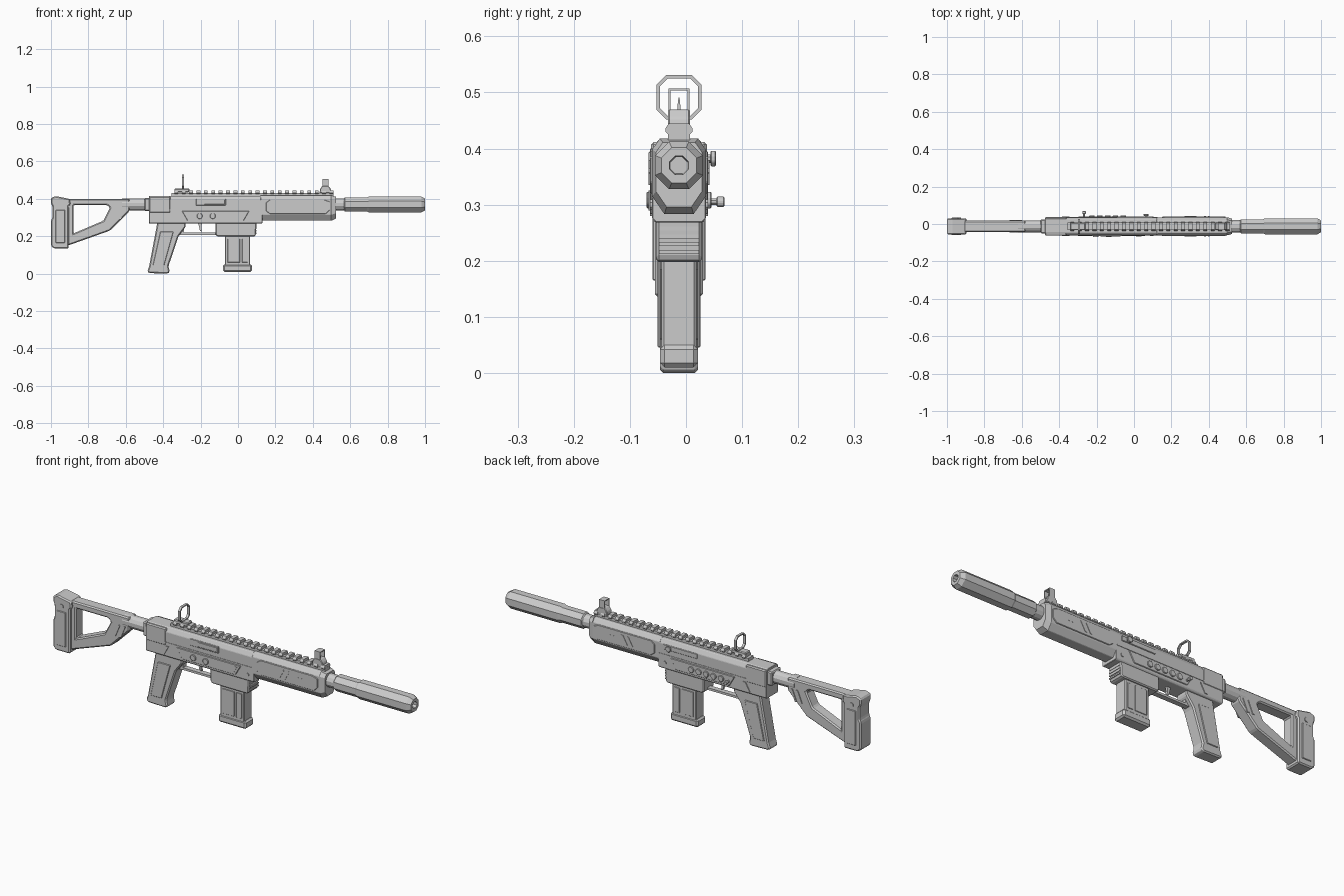
import bpy, bmesh, math

cube = bpy.data.objects.get("Cube")
if cube:
    bpy.data.objects.remove(cube, do_unlink=True)

GREY = (0.6, 0.6, 0.6, 1)
mat = bpy.data.materials.new("plain grey")
mat.use_nodes = True
mat.diffuse_color = GREY
mat.node_tree.nodes["Principled BSDF"].inputs["Base Color"].default_value = GREY

MID = -0.0125   # the body's middle plane, set off by the left-hand knobs
AXIS_Z = 0.37   # barrel line


def finish(name, bm, bevel=0):
    bmesh.ops.recalc_face_normals(bm, faces=bm.faces)
    if bevel:
        sharp = [e for e in bm.edges if e.calc_face_angle(0) > 0.3]
        bmesh.ops.bevel(bm, geom=sharp, offset=bevel, segments=1,
                        affect='EDGES', clamp_overlap=True)
    mesh = bpy.data.meshes.new(name)
    bm.to_mesh(mesh)
    bm.free()
    mesh.materials.append(mat)
    obj = bpy.data.objects.new(name, mesh)
    obj.location.y = MID
    bpy.context.collection.objects.link(obj)
    return obj


def loop(bm, pts, d, axis):
    return [bm.verts.new((u, d, v) if axis == 'y' else (d, u, v)) for u, v in pts]


def bridge(bm, p, q):
    n = len(p)
    for i in range(n):
        j = (i + 1) % n
        bm.faces.new((p[i], p[j], q[j], q[i]))


def prism(name, pts, a, b, axis='y', bevel=0):
    """Outline pushed from a to b along an axis."""
    bm = bmesh.new()
    p, q = loop(bm, pts, a, axis), loop(bm, pts, b, axis)
    bm.faces.new(p)
    bm.faces.new(q)
    bridge(bm, p, q)
    return finish(name, bm, bevel)


def frame(name, outer, inner, a, b, axis='y', bevel=0):
    """Prism with a through-hole; both outlines have equal counts."""
    bm = bmesh.new()
    loops = [loop(bm, o, d, axis) for o, d in
             ((outer, a), (outer, b), (inner, b), (inner, a))]
    for i in range(4):
        bridge(bm, loops[i], loops[(i + 1) % 4])
    return finish(name, bm, bevel)


def rect(u0, u1, v0, v1):
    return [(u0, v0), (u1, v0), (u1, v1), (u0, v1)]


def ngon(u, v, r, n=8):
    return [(u + r * math.cos((i + .5) * math.tau / n),
             v + r * math.sin((i + .5) * math.tau / n)) for i in range(n)]


def box(name, x0, x1, w, z0, z1, bevel=0):
    return prism(name, rect(x0, x1, z0, z1), -w, w, 'y', bevel)


def tube(name, stations, n=8):
    """Faceted body along the barrel line from (x, radius) stations."""
    bm = bmesh.new()
    rings = [loop(bm, ngon(0, AXIS_Z, r, n), x, 'x') for x, r in stations]
    for p, q in zip(rings, rings[1:]):
        bridge(bm, p, q)
    bm.faces.new(rings[0])
    bm.faces.new(rings[-1])
    return finish(name, bm)


def plate(name, pts, side, w, thick=.004, bevel=0):
    """Raised detail on the left (+1) or right (-1) face at half width w."""
    return prism(name, pts, side * (w - .002), side * (w + thick), 'y', bevel)


def mirrored(half):
    return half + [(-u, v) for u, v in reversed(half)]


SIDES = ((1, "left"), (-1, "right"))

# Stock: butt pad, open frame and buffer tube
prism("butt_pad", [(-1, .15), (-.985, .135), (-.905, .135), (-.905, .36), (-.895, .37),
                   (-.9, .4), (-.975, .415), (-1, .405), (-1, .375), (-.992, .36),
                   (-.992, .3), (-1, .285)], -.043, .043, bevel=.006)
frame("stock_frame",
      [(-.91, .4), (-.58, .4), (-.58, .335), (-.685, .23), (-.91, .15)],
      [(-.88, .367), (-.70, .367), (-.685, .352), (-.72, .283), (-.88, .215)],
      -.03, .03, bevel=.006)
tube("buffer_tube", [(-.62, .033), (-.47, .033)], 12)
box("tube_collar", -.5, -.46, .037, .335, .405, .005)
for s, label in SIDES:
    plate(label + "_butt_inset", rect(-.975, -.925, .165, .34), s, .043, bevel=.002)
    plate(label + "_butt_bolt", ngon(-.95, .365, .012), s, .043)
    for i in range(2):
        x = -.665 + i * .03
        plate(label + "_stock_rib", [(x, .29), (x + .01, .29), (x + .035, .35),
                                     (x + .025, .35)], s, .03)

# Receiver
prism("receiver", mirrored([(.042, .268), (.048, .275), (.048, .395), (.036, .416)]),
      -.475, .13, 'x', .002)
box("receiver_rear_block", -.475, -.36, .05, .325, .412, .005)
box("receiver_seam", -.47, .125, .05, .338, .344)
panel = [(-.3, .335), (.06, .335), (.03, .283), (-.27, .283)]
for s, label in SIDES:
    plate(label + "_receiver_panel", panel, s, .048, bevel=.002)
    plate(label + "_pivot_pin", ngon(.095, .3, .01), s, .048)
    plate(label + "_rear_slash", [(-.385, .28), (-.37, .28), (-.345, .325), (-.36, .325)], s, .048)

# Right face: ejection port and controls
plate("ejection_port", rect(-.225, -.065, .365, .4), -1, .048, bevel=.002)
plate("port_cover", rect(-.18, -.07, .37, .395), -1, .05, bevel=.002)
for x in (-.205, -.135):
    plate("right_button", ngon(x, .308, .016), -1, .05, .008, .002)
plate("right_lever", [(.01, .29), (.02, .29), (.04, .325), (.03, .325)], -1, .051, .003)

# Left face: charging handle, selector and row of buttons
plate("handle_slot", rect(-.09, .1, .37, .395), 1, .048, bevel=.002)
prism("handle_stem", ngon(.065, .382, .008), .045, .056)
prism("handle_knob", ngon(.065, .382, .015), .056, .066, bevel=.002)
prism("selector_stem", ngon(-.267, .305, .006), .045, .068)
prism("selector_knob", ngon(-.267, .305, .01), .067, .081, bevel=.002)
for i in range(5):
    plate("left_button", ngon(-.225 + i * .042, .308, .016), 1, .05, .008, .002)

# Handguard, tapered at its front end
guard = mirrored([(.026, .283), (.048, .315), (.048, .398), (.034, .418)])
prism("handguard", guard, .12, .5, 'x', .002)
bm = bmesh.new()
back = loop(bm, guard, .5, 'x')
nose = loop(bm, [(u * .85, AXIS_Z + (v - AXIS_Z) * .85) for u, v in guard], .525, 'x')
bridge(bm, back, nose)
bm.faces.new(back)
bm.faces.new(nose)
finish("handguard_nose", bm)
for s, label in SIDES:
    plate(label + "_guard_panel", [(.15, .335), (.17, .32), (.47, .32), (.49, .34),
                                   (.49, .385), (.46, .395), (.17, .395), (.15, .38)],
          s, .048, bevel=.002)
    for x in (.27, .3):
        plate(label + "_guard_slash", [(x, .335), (x + .01, .335), (x + .035, .38),
                                       (x + .025, .38)], s, .051, .003)
    for x in (.38, .4):
        plate(label + "_guard_dot", ngon(x, .36, .005), s, .051, .003)

# Barrel and suppressor with a recessed bore
tube("barrel", [(.5, .034), (.575, .034)], 12)
tube("suppressor", [(.565, .032), (.572, .041), (.69, .041), (.7, .046), (.98, .046),
                    (1, .034), (1, .018), (.96, .016)])

# Top rail with cross teeth
box("rail_base", -.355, .51, .02, .41, .432)
for i in range(22):
    x = -.34 + i * .0395
    prism("rail_tooth", mirrored([(.019, .425), (.024, .43), (.024, .436), (.018, .445)]),
          x, x + .02, 'x')

# Rear sight: upright eight-sided ring
box("rear_sight_base", -.34, -.26, .02, .435, .455, .004)


def corner_cut(w, z0, z1, c):
    return [(-w + c, z0), (w - c, z0), (w, z0 + c), (w, z1 - c),
            (w - c, z1), (-w + c, z1), (-w, z1 - c), (-w, z0 + c)]


frame("rear_sight_ring", corner_cut(.04, .452, .531, .017),
      corner_cut(.034, .458, .525, .014), -.3, -.288, 'x')

# Front sight: tapered foot, square hood and post
prism("front_sight_foot", [(.435, .43), (.5, .43), (.495, .455), (.483, .47), (.452, .47),
                           (.44, .455)], -.02, .02, bevel=.003)
frame("front_sight_hood", rect(-.019, .019, .465, .507), rect(-.015, .015, .468, .503),
      .452, .483, 'x')
prism("front_sight_post", [(-.003, .46), (.003, .46), (.002, .485), (0, .493),
                           (-.002, .485)], .464, .471, 'x')

# Pistol grip
prism("grip", [(-.43, .28), (-.28, .28), (-.28, .25), (-.318, .2), (-.372, .04), (-.365, .01),
               (-.375, 0), (-.475, .003), (-.485, .012), (-.475, .04)], -.034, .034, bevel=.006)
for s, label in SIDES:
    plate(label + "_grip_panel", [(-.415, .225), (-.345, .225), (-.395, .045), (-.455, .045)],
          s, .034, bevel=.002)

# Trigger and guard
box("trigger_guard", -.32, -.11, .013, .208, .219)
box("guard_rear_post", -.305, -.29, .013, .215, .275)
prism("trigger", [(-.215, .275), (-.19, .275), (-.196, .25), (-.192, .225), (-.203, .228),
                  (-.208, .25)], -.006, .006)

# Magazine well with ribs on its front
prism("magazine_well", [(-.12, .28), (.1, .28), (.095, .205), (.088, .198), (-.11, .198),
                        (-.12, .208)], -.041, .041, bevel=.005)
for i in range(4):
    z = .212 + i * .014
    box("well_rib", .09, .1, .036, z, z + .007)

# Magazine
box("magazine", -.07, .065, .031, .04, .21, .004)
box("magazine_floor", -.08, .075, .034, .01, .05, .008)
for s, label in SIDES:
    plate(label + "_magazine_panel", rect(-.055, .01, .06, .185), s, .031, .003, .001)
    plate(label + "_magazine_strip", rect(.022, .052, .06, .185), s, .031, .003, .001)
